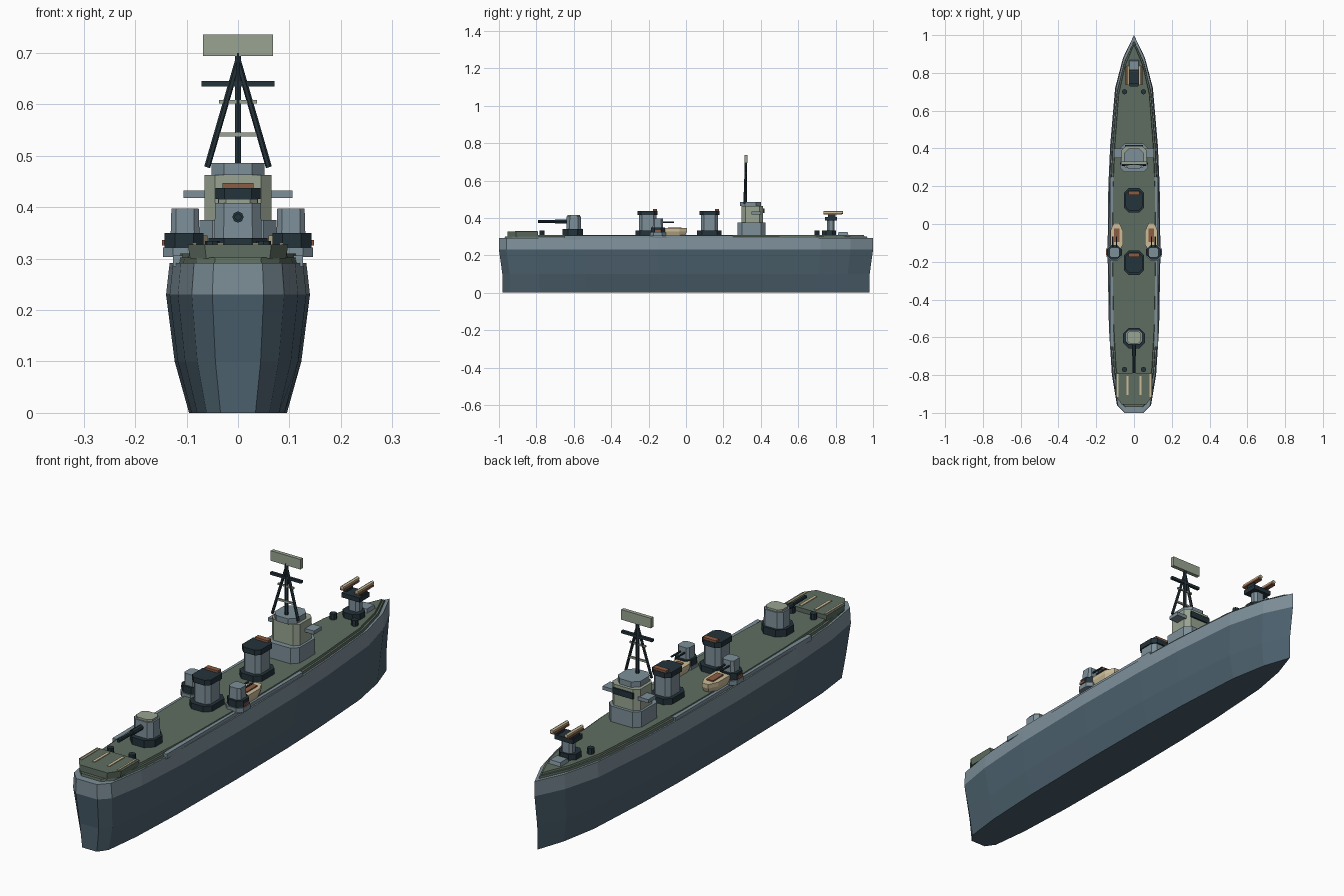
import bpy, bmesh
from mathutils import Vector

old = bpy.data.objects.get("Cube")
if old:
    bpy.data.objects.remove(old)


def material(name, rgb):
    col = [(c / 12.92 if c < 0.04 else ((c + 0.055) / 1.055) ** 2.4) for c in rgb] + [1]
    m = bpy.data.materials.new(name)
    m.use_nodes = True
    m.diffuse_color = col
    m.node_tree.nodes["Principled BSDF"].inputs["Base Color"].default_value = col
    return m


HULL = material("hull slate", (0.30, 0.38, 0.43))
BAND = material("light blue grey", (0.49, 0.56, 0.60))
DECK = material("deck green", (0.37, 0.43, 0.38))
DARK = material("dark teal", (0.14, 0.20, 0.23))
CREAM = material("cream", (0.80, 0.74, 0.60))
SAGE = material("sage grey", (0.60, 0.64, 0.57))
BROWN = material("rust brown", (0.55, 0.36, 0.26))


def finish(name, bm, *mats):
    bmesh.ops.recalc_face_normals(bm, faces=bm.faces)
    mesh = bpy.data.meshes.new(name)
    bm.to_mesh(mesh)
    bm.free()
    for m in mats:
        mesh.materials.append(m)
    ob = bpy.data.objects.new(name, mesh)
    bpy.context.collection.objects.link(ob)
    return ob


def loft(name, outline, levels, *mats, at=(0, 0)):
    """Stack scaled copies of a plan outline; levels are (z, x scale, y scale)."""
    bm = bmesh.new()
    rings = [[bm.verts.new((at[0] + x * sx, at[1] + y * sy, z)) for x, y in outline]
             for z, sx, sy in levels]
    n = len(outline)
    for a, b in zip(rings, rings[1:]):
        for i in range(n):
            bm.faces.new((a[i], a[(i + 1) % n], b[(i + 1) % n], b[i]))
    bm.faces.new(rings[0][::-1])
    bm.faces.new(rings[-1])
    return finish(name, bm, *mats)


def block(name, x, y, z0, z1, w, d, mat, cut=0.0, top=1.0):
    """Box with optional chamfered vertical corners and a tapered top."""
    a, b = w / 2, d / 2
    if cut:
        pts = [(a - cut, -b), (a, cut - b), (a, b - cut), (a - cut, b),
               (cut - a, b), (-a, b - cut), (-a, cut - b), (cut - a, -b)]
    else:
        pts = [(a, -b), (a, b), (-a, b), (-a, -b)]
    return loft(name, pts, [(z0, 1, 1), (z1, top, top)], mat, at=(x, y))


def rod(name, p, q, r, mat, sides=6):
    p, q = Vector(p), Vector(q)
    bm = bmesh.new()
    bmesh.ops.create_cone(bm, cap_ends=True, segments=sides, radius1=r, radius2=r,
                          depth=(q - p).length)
    turn = (q - p).to_track_quat('Z', 'Y').to_matrix().to_4x4()
    turn.translation = (p + q) / 2
    bm.transform(turn)
    return finish(name, bm, mat)


# Hull with a lighter band along the top
half = [(0.05, -1), (0.09, -0.96), (0.117, -0.8), (0.133, -0.55), (0.14, -0.15),
        (0.136, 0.2), (0.126, 0.42), (0.1, 0.72), (0.058, 0.88)]
plan = half + [(0, 1)] + [(-x, y) for x, y in reversed(half)]
hull = loft("hull", plan, [(0, 0.68, 0.98), (0.1, 0.88, 0.982), (0.23, 1, 1),
                           (0.292, 0.95, 1)], HULL, BAND)
for f in hull.data.polygons:
    f.material_index = int(f.center.z > 0.23)

# Stepped deck
loft("deck_edge", plan, [(0.29, 0.91, 0.97), (0.302, 0.89, 0.968)], DECK)
loft("deck", plan, [(0.30, 0.83, 0.955), (0.31, 0.81, 0.95)], DECK)

# Landing pad with painted stripes
pad = [(0.065, -0.955), (0.098, -0.91), (0.098, -0.79), (-0.098, -0.79),
       (-0.098, -0.91), (-0.065, -0.955)]
loft("landing_pad", pad, [(0.3, 0.95, 1), (0.328, 1, 1)], DECK)
for s in (-1, 1):
    block("pad_edge_stripe", s * 0.085, -0.855, 0.327, 0.331, 0.008, 0.12, CREAM)
    block("pad_centre_stripe", s * 0.034, -0.855, 0.327, 0.331, 0.012, 0.1, CREAM)

# Aft gun turret
block("aft_turret_ring", 0, -0.605, 0.3, 0.34, 0.115, 0.11, DARK, 0.03)
block("aft_turret", 0, -0.6, 0.34, 0.408, 0.092, 0.08, BAND, 0.018, 0.97)
block("aft_turret_roof", 0, -0.6, 0.408, 0.416, 0.076, 0.066, SAGE, 0.015)
rod("aft_gun_sleeve", (0, -0.7, 0.381), (0, -0.63, 0.381), 0.011, DARK, 8)
rod("aft_gun_barrel", (0, -0.79, 0.381), (0, -0.65, 0.381), 0.007, DARK, 8)

# Funnels
for y in (-0.205, 0.125):
    block("funnel_base", 0, y, 0.3, 0.334, 0.105, 0.13, DARK, 0.025)
    block("funnel", 0, y, 0.33, 0.42, 0.078, 0.092, BAND, 0.016)
    block("funnel_cap", 0, y, 0.416, 0.438, 0.088, 0.106, DARK, 0.018)
    block("funnel_vent", 0, y + 0.04, 0.437, 0.447, 0.06, 0.022, BROWN)

# Bridge
block("bridge_lower", 0, 0.35, 0.3, 0.375, 0.15, 0.15, BAND, 0.025)
block("bridge_house", 0, 0.355, 0.375, 0.463, 0.13, 0.115, SAGE, 0.02)
block("bridge_roof", 0, 0.345, 0.463, 0.486, 0.104, 0.11, BAND, 0.025)
block("bridge_window", 0, 0.412, 0.425, 0.45, 0.094, 0.014, DARK)
for s in (-1, 1):
    block("bridge_wing", s * 0.08, 0.375, 0.418, 0.433, 0.052, 0.05, BAND)

# Mast with yard, braces and radar panel
rod("mast_pole", (0, 0.32, 0.48), (0, 0.32, 0.7), 0.007, DARK)
for s in (-1, 1):
    rod("mast_leg", (s * 0.06, 0.312, 0.478), (0, 0.32, 0.685), 0.006, DARK)
block("mast_yard", 0, 0.32, 0.635, 0.646, 0.142, 0.012, DARK)
block("mast_upper_brace", 0, 0.318, 0.602, 0.609, 0.074, 0.007, SAGE)
block("mast_lower_brace", 0, 0.316, 0.538, 0.546, 0.086, 0.007, SAGE)
block("radar_panel", 0, 0.322, 0.694, 0.736, 0.137, 0.016, SAGE)

# Bow launcher
block("launcher_base", 0, 0.765, 0.3, 0.334, 0.08, 0.075, DARK, 0.02)
block("launcher_pedestal", 0, 0.775, 0.33, 0.39, 0.05, 0.04, BAND, 0.01)
block("launcher_cradle", 0, 0.775, 0.385, 0.404, 0.085, 0.065, DARK)
block("bow_shield", 0, 0.84, 0.3, 0.325, 0.06, 0.06, BAND, 0, 0.8)
for s in (-1, 1):
    block("launcher_arm", s * 0.034, 0.78, 0.4, 0.42, 0.01, 0.04, DARK)
    block("launcher_rail", s * 0.034, 0.785, 0.418, 0.426, 0.02, 0.1, BROWN)
    rod("missile", (s * 0.034, 0.735, 0.43), (s * 0.034, 0.84, 0.43), 0.008, CREAM)

# Parts mirrored along both sides
boat = [(0.018, -0.07), (0.033, -0.045), (0.033, 0.03), (0.014, 0.07),
        (-0.014, 0.07), (-0.033, 0.03), (-0.033, -0.045), (-0.018, -0.07)]
for s in (-1, 1):
    block("side_walkway", s * 0.117, -0.2, 0.285, 0.306, 0.018, 0.9, BAND)
    loft("boat", boat, [(0.302, 0.7, 0.85), (0.328, 1, 1), (0.345, 1, 1)], CREAM,
         at=(s * 0.092, -0.065))
    block("boat_cover", s * 0.092, -0.06, 0.34, 0.35, 0.03, 0.07, BROWN)
    block("side_gun_platform", s * 0.105, -0.15, 0.303, 0.322, 0.082, 0.085, BAND, 0.02)
    block("side_gun_ring", s * 0.105, -0.15, 0.322, 0.35, 0.076, 0.075, DARK, 0.02)
    block("side_gun_house", s * 0.103, -0.15, 0.348, 0.398, 0.056, 0.056, BAND, 0.01, 0.95)
    block("side_gun_locker", s * 0.141, -0.15, 0.326, 0.336, 0.014, 0.03, BROWN)
    for dx in (-0.01, 0.01):
        rod("side_gun_barrel", (s * 0.103 + dx, -0.13, 0.376),
            (s * 0.103 + dx, -0.065, 0.376), 0.004, DARK)
    for y in (-0.77, 0.7):
        rod("bollard", (s * 0.05, y, 0.3), (s * 0.05, y, 0.334), 0.014, DARK, 8)
